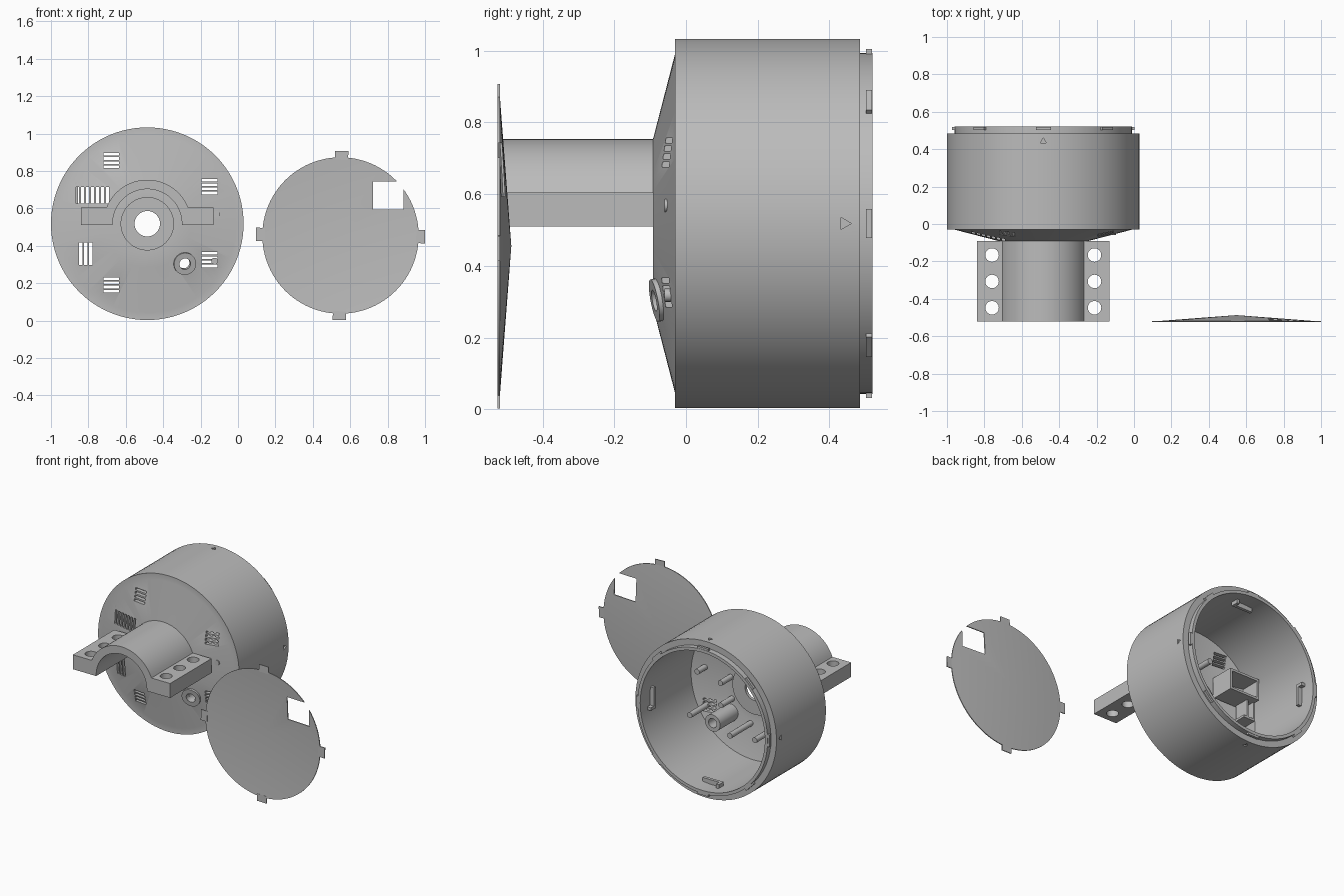
import bpy, bmesh, math
from mathutils import Matrix, Vector

cube = bpy.data.objects.get("Cube")
if cube:
    bpy.data.objects.remove(cube, do_unlink=True)

grey = bpy.data.materials.new("plain grey")
grey.use_nodes = True
colour = (0.5, 0.5, 0.5, 1)
grey.diffuse_color = colour
grey.node_tree.nodes["Principled BSDF"].inputs["Base Color"].default_value = colour

DRUM = Vector((-0.485, 0, 0.518))
LID = Vector((0.548, 0, 0.455))


def finish(name, bm, centre):
    """Turn a bmesh around a local centre into a named, shaded object."""
    bmesh.ops.recalc_face_normals(bm, faces=bm.faces)
    mesh = bpy.data.meshes.new(name)
    bm.to_mesh(mesh)
    bm.free()
    mesh.materials.append(grey)
    ob = bpy.data.objects.new(name, mesh)
    ob.location = centre
    bpy.context.collection.objects.link(ob)
    shade(ob)
    return ob


def shade(ob):
    bpy.ops.object.select_all(action='DESELECT')
    ob.select_set(True)
    bpy.context.view_layer.objects.active = ob
    bpy.ops.object.shade_smooth_by_angle(angle=math.radians(30))


def cut(ob, cutter):
    mod = ob.modifiers.new("cut", 'BOOLEAN')
    mod.operation, mod.solver, mod.object = 'DIFFERENCE', 'EXACT', cutter
    bpy.context.view_layer.objects.active = ob
    bpy.ops.object.modifier_apply(modifier=mod.name)
    bpy.data.objects.remove(cutter, do_unlink=True)
    shade(ob)


def box(bm, x, y, z, turn=0):
    """Box from (min, max) pairs, turned about the y axis."""
    size = [b - a for a, b in (x, y, z)]
    mid = [(a + b) / 2 for a, b in (x, y, z)]
    m = Matrix.Rotation(turn, 4, 'Y') @ Matrix.Translation(mid) @ Matrix.Diagonal((*size, 1))
    bmesh.ops.create_cube(bm, size=1, matrix=m)


def revolve(bm, profile, matrix=Matrix(), steps=96):
    """Closed ring of (radius, y) points spun about the y axis."""
    verts = [bm.verts.new((r, y, 0)) for r, y in profile]
    edges = [bm.edges.new((verts[i - 1], verts[i])) for i in range(len(verts))]
    res = bmesh.ops.spin(bm, geom=verts + edges, cent=(0, 0, 0), axis=(0, 1, 0),
                         angle=math.tau, steps=steps, use_merge=False)
    new = [v for v in bm.verts if v.is_valid]
    bmesh.ops.remove_doubles(bm, verts=new, dist=1e-5)
    bmesh.ops.transform(bm, matrix=matrix, verts=bm.verts)


def tube(bm, x, z, r, y, hole=0.0):
    """Post along y, hollow when a hole radius is given."""
    m = Matrix.Translation((x, 0, z))
    if hole:
        revolve(bm, [(hole, y[0]), (r, y[0]), (r, y[1]), (hole, y[1])], m, 32)
    else:
        m = Matrix.Translation((x, sum(y) / 2, z)) @ Matrix.Rotation(math.pi / 2, 4, 'X')
        bmesh.ops.create_cone(bm, cap_ends=True, segments=24, radius1=r, radius2=r,
                              depth=y[1] - y[0], matrix=m)


# Hollow drum with tapered front, counterbored centre hole and stepped rear rim
bm = bmesh.new()
revolve(bm, [(.068, -.04), (.14, -.04), (.14, -.092), (.235, -.092), (.475, -.03),
             (.515, -.03), (.515, .485), (.475, .485), (.475, .52), (.455, .52),
             (.455, -.01), (.235, -.065), (.16, -.065), (.16, -.02), (.068, -.02)])
drum = finish("drum_housing", bm, DRUM)

# Vent slits, cable hole and alignment arrows cut from the drum
PORT = Vector((.2, -.077, -.213))
bm = bmesh.new()
for x, z in ((-.235, .297), (.29, .157), (.29, -.233), (-.235, -.368)):
    for i in range(4):
        box(bm, (x, x + .085), (-.15, .02), (z + i * .0225, z + i * .0225 + .014))
for i in range(7):
    box(bm, (-.38 + i * .0265, -.364 + i * .0265), (-.15, .02), (.107, .195))
for i in range(3):
    box(bm, (-.365 + i * .0265, -.347 + i * .0265), (-.15, .02), (-.22, -.1))
tube(bm, PORT.x, PORT.z, .045, (-.2, .05))
for i in range(4):
    m = (Matrix.Rotation(i * math.pi / 2, 4, 'Y') @ Matrix.Translation((0, .442, .515))
         @ Matrix.Diagonal((1, 1, 1, 1)))
    bmesh.ops.create_cone(bm, cap_ends=True, segments=3, radius1=.019, radius2=.019,
                          depth=.02, matrix=m)
cut(drum, finish("drum_cutter", bm, DRUM))

# Cable port collar, leaning with the taper
bm = bmesh.new()
out = Vector((PORT.x, 0, PORT.z)).normalized()
lean = Vector((0, -1, 0)).rotation_difference(Vector((0, -1, 0)) + out * .258).to_matrix().to_4x4()
revolve(bm, [(.03, -.012), (.06, -.012), (.06, .025), (.03, .025)],
        Matrix.Translation(PORT) @ lean, 32)
finish("port_collar", bm, DRUM)
bm = bmesh.new()
tube(bm, PORT.x, PORT.z, .055, (-.06, .13), .03)
finish("port_inner_tube", bm, DRUM)

# Bumps on the rear rim
bm = bmesh.new()
for i in range(8):
    box(bm, (-.04, .04), (.502, .518), (.46, .487), i * math.pi / 4)
finish("rim_bumps", bm, DRUM)

# Hooked catches on the inner wall
bm = bmesh.new()
for i in range(4):
    turn = i * math.pi / 2
    box(bm, (-.07, .07), (.4, .42), (.425, .462), turn)
    box(bm, (.05, .07), (.42, .45), (.425, .462), turn)
finish("inner_catches", bm, DRUM)

# Mounting posts on the inner floor
bm = bmesh.new()
for x, z, end in ((.054, -.246, .16), (.36, -.2, .14), (.37, .05, .05), (.2, .02, .05),
                  (.19, -.12, .06), (0, .2, .12), (.12, .24, .08), (-.1, -.25, .12)):
    tube(bm, x, z, .018, (-.06, end))
finish("inner_posts", bm, DRUM)

# Open frames around the left vents
bm = bmesh.new()
for lo, hi in ((.08, .095), (.205, .22)):
    box(bm, (-.385, -.165), (-.04, .11), (lo, hi))
box(bm, (-.18, -.165), (-.05, .11), (.08, .22))
box(bm, (-.385, -.37), (-.03, .11), (.08, .22))
for x in (-.385, -.335):
    box(bm, (x, x + .012), (-.03, .07), (-.03, .08))
box(bm, (-.385, -.3), (-.03, .07), (-.045, -.03))
finish("vent_frame", bm, DRUM)

# Half clamp: arch with flat flanges, extruded along y
R_OUT, R_IN, FOOT, TOP = .235, .185, -.008, .087
a0 = math.asin(TOP / R_OUT)
a1 = math.asin(FOOT / R_IN)


def arc(r, start, count=32):
    return [(r * math.cos(start + (math.pi - 2 * start) * i / count),
             r * math.sin(start + (math.pi - 2 * start) * i / count)) for i in range(count + 1)]


outline = ([(.355, FOOT), (.355, TOP)] + arc(R_OUT, a0)
           + [(-.355, TOP), (-.355, FOOT)] + arc(R_IN, a1)[::-1])
bm = bmesh.new()
face = bm.faces.new([bm.verts.new((x, -.522, z)) for x, z in outline])
ext = bmesh.ops.extrude_face_region(bm, geom=[face])
bmesh.ops.translate(bm, vec=(0, .432, 0),
                    verts=[v for v in ext["geom"] if isinstance(v, bmesh.types.BMVert)])
clamp = finish("pipe_clamp", bm, DRUM)

# Bolt holes through the flanges
bm = bmesh.new()
for x in (-.274, .274):
    for y in (-.166, -.307, -.448):
        bmesh.ops.create_cone(bm, cap_ends=True, segments=32, radius1=.036, radius2=.036,
                              depth=.4, matrix=Matrix.Translation((x, y, 0)))
cut(clamp, finish("bolt_cutter", bm, DRUM))

# Shallow conical lid, a thin shell
bm = bmesh.new()
rims = []
for apex, edge in ((-.494, -.525), (-.487, -.519)):
    tip = bm.verts.new((0, apex, 0))
    ring = [bm.verts.new((.418 * math.cos(t), edge, .418 * math.sin(t)))
            for t in (math.tau * i / 96 for i in range(96))]
    for i in range(96):
        bm.faces.new((tip, ring[i - 1], ring[i]))
    rims.append(ring)
for i in range(96):
    bm.faces.new((rims[0][i - 1], rims[0][i], rims[1][i], rims[1][i - 1]))
lid = finish("lid", bm, LID)

# Square notch in the lid
bm = bmesh.new()
box(bm, (.173, .337), (-.7, -.3), (.138, .288))
cut(lid, finish("notch_cutter", bm, LID))

# Four lid tabs
bm = bmesh.new()
for i in range(4):
    box(bm, (-.035, .035), (-.525, -.519), (.405, .452), i * math.pi / 2 + .015)
finish("lid_tabs", bm, LID)
